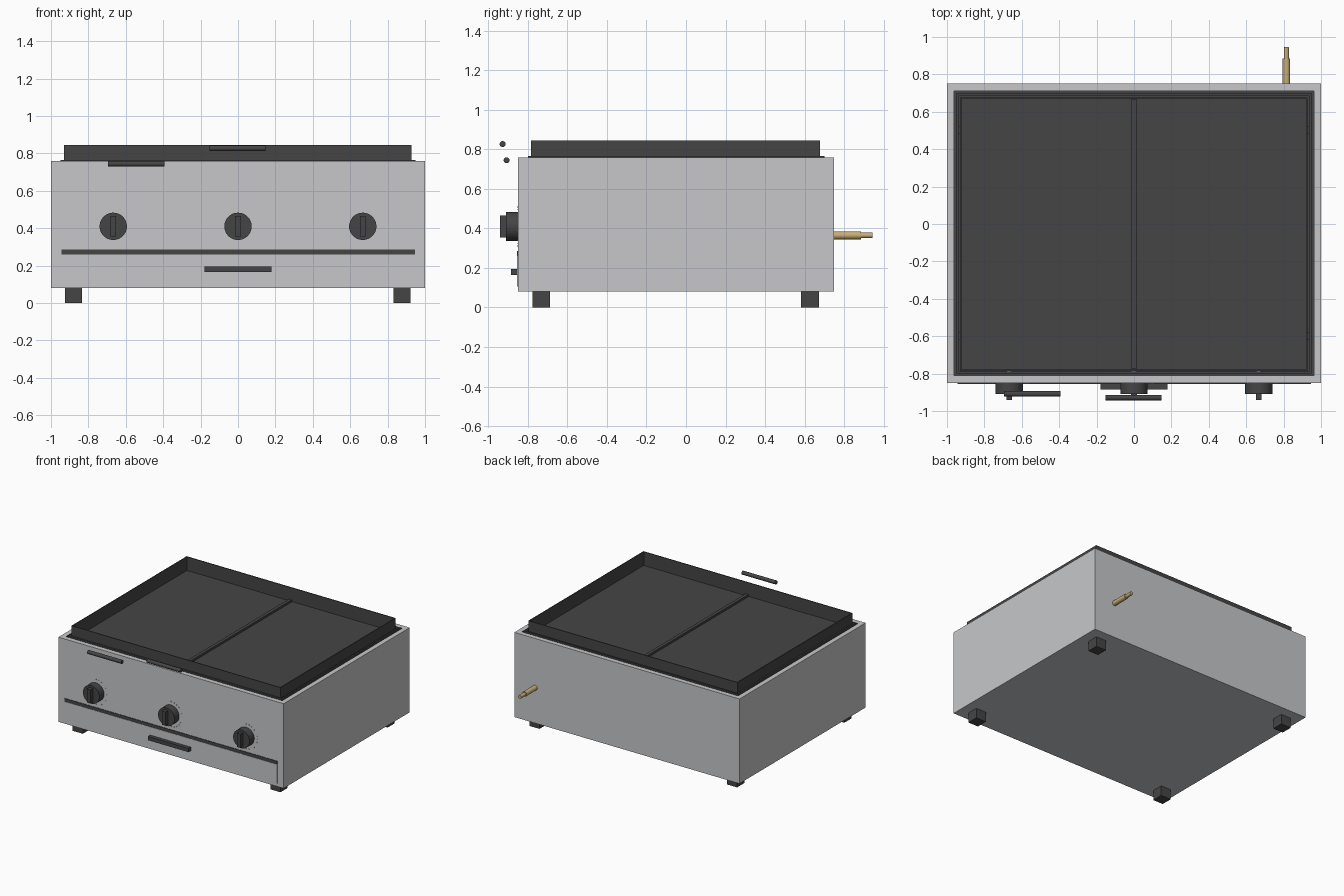
import bpy, bmesh, math
from mathutils import Matrix

cube = bpy.data.objects.get("Cube")
if cube:
    bpy.data.objects.remove(cube, do_unlink=True)


def material(name, rgb):
    m = bpy.data.materials.new(name)
    m.use_nodes = True
    m.diffuse_color = (*rgb, 1)
    m.node_tree.nodes["Principled BSDF"].inputs["Base Color"].default_value = (*rgb, 1)
    return m


STEEL = material("brushed steel", (0.57, 0.575, 0.59))
DARK = material("dark iron", (0.06, 0.06, 0.06))
BRASS = material("brass", (0.58, 0.42, 0.18))


def finish(name, bm, *mats):
    bmesh.ops.recalc_face_normals(bm, faces=bm.faces)
    me = bpy.data.meshes.new(name)
    bm.to_mesh(me)
    bm.free()
    ob = bpy.data.objects.new(name, me)
    bpy.context.collection.objects.link(ob)
    for m in mats:
        me.materials.append(m)
    return ob


def add_box(bm, x, y, z):
    """Box given by its (low, high) range on each axis."""
    mid = [(a + b) / 2 for a, b in (x, y, z)]
    size = [b - a for a, b in (x, y, z)]
    bmesh.ops.create_cube(bm, size=1, matrix=Matrix.Translation(mid) @ Matrix.Diagonal((*size, 1)))


def box(name, x, y, z, mat):
    bm = bmesh.new()
    add_box(bm, x, y, z)
    return finish(name, bm, mat)


def rod(name, start, end, radius, mat, axis="Y", sides=32):
    """Cylinder along one axis, smooth round its side."""
    mid = [(a + b) / 2 for a, b in zip(start, end)]
    length = sum(abs(b - a) for a, b in zip(start, end))
    turn = Matrix.Rotation(math.pi / 2, 4, "X" if axis == "Y" else "Y")
    bm = bmesh.new()
    bmesh.ops.create_cone(bm, cap_ends=True, segments=sides, radius1=radius, radius2=radius,
                          depth=length, matrix=Matrix.Translation(mid) @ turn)
    for f in bm.faces:
        f.smooth = len(f.verts) == 4
    for e in bm.edges:
        e.smooth = all(len(f.verts) == 4 for f in e.link_faces)
    return finish(name, bm, mat)


def open_box(name, x, y, z, wall, floor, *mats):
    """Box with an open top; inner faces take the last material."""
    bm = bmesh.new()
    add_box(bm, x, y, z)
    bm.faces.ensure_lookup_table()
    top = max(bm.faces, key=lambda f: f.calc_center_median().z)
    bmesh.ops.inset_region(bm, faces=[top], thickness=wall)
    old = set(bm.faces) - {top}
    new = bmesh.ops.extrude_face_region(bm, geom=[top])
    verts = [g for g in new["geom"] if isinstance(g, bmesh.types.BMVert)]
    bmesh.ops.translate(bm, verts=verts, vec=(0, 0, floor - z[1]))
    if top.is_valid:
        bmesh.ops.delete(bm, geom=[top], context="FACES_ONLY")
    for f in bm.faces:
        f.material_index = 0 if f in old else len(mats) - 1
    return finish(name, bm, *mats)


# Housing with a dark hollow
FRONT, BACK, BASE, TOP = -0.85, 0.75, 0.08, 0.76
open_box("housing", (-1, 1), (FRONT, BACK), (BASE, TOP), 0.055, 0.2, STEEL, DARK)

# Thin dark rim lining the opening
bm = bmesh.new()
for s in (-1, 1):
    add_box(bm, sorted((s * 0.948, s * 0.936)), (-0.8, 0.7), (0.6, 0.766))
    add_box(bm, (-0.948, 0.948), sorted((-0.05 + s * 0.75, -0.05 + s * 0.738)), (0.6, 0.766))
finish("opening_rim", bm, DARK)

# Griddle tray, centre divider and its support bars
open_box("griddle_tray", (-0.93, 0.927), (-0.785, 0.677), (0.715, 0.845), 0.01, 0.735, DARK)
box("tray_divider", (-0.013, 0.013), (-0.775, 0.667), (0.735, 0.752), DARK)
for side, y in (("front", -0.6), ("back", 0.5)):
    box(side + "_support_bar", (-0.94, 0.94), (y - 0.02, y + 0.02), (0.68, 0.715), DARK)

# Control knobs, dial marks, valve stems and burners
KNOB_Z = 0.41
for side, x in (("right", -0.667), ("middle", 0), ("left", 0.667)):
    rod(side + "_knob", (x, -0.91, KNOB_Z), (x, FRONT, KNOB_Z), 0.073, DARK, sides=48)
    box(side + "_knob_grip", (x - 0.016, x + 0.016), (-0.942, -0.905),
        (KNOB_Z - 0.055, KNOB_Z + 0.055), DARK)
    bm = bmesh.new()
    for i in range(13):
        a = math.radians(-90 + 15 * i)
        cx, cz = x + 0.1 * math.cos(a), KNOB_Z + 0.1 * math.sin(a)
        add_box(bm, (cx - 0.003, cx + 0.003), (FRONT - 0.003, FRONT), (cz - 0.003, cz + 0.003))
    finish(side + "_dial_marks", bm, STEEL)
    rod(side + "_valve_stem", (x, -0.8, KNOB_Z), (x, -0.7, KNOB_Z), 0.016, BRASS)
    rod(side + "_burner", (x, -0.7, KNOB_Z), (x, 0.55, KNOB_Z), 0.03, DARK)

# Drip drawer with a dark gap above it and a pull
box("drawer_front", (-0.945, 0.945), (FRONT - 0.006, FRONT), (0.105, 0.26), STEEL)
box("drawer_gap", (-0.945, 0.945), (FRONT - 0.004, FRONT), (0.26, 0.285), DARK)
box("drawer_pull", (-0.18, 0.18), (-0.885, FRONT), (0.165, 0.195), DARK)

# Two loose round handles in front of the tray
rod("lower_handle", (-0.695, -0.908, 0.745), (-0.392, -0.908, 0.745), 0.015, DARK, axis="X")
rod("upper_handle", (-0.153, -0.928, 0.827), (0.147, -0.928, 0.827), 0.015, DARK, axis="X")

# Gas inlet at the back
rod("gas_inlet", (0.815, BACK - 0.02, 0.365), (0.815, 0.885, 0.365), 0.02, BRASS)
rod("gas_inlet_tip", (0.815, 0.885, 0.365), (0.815, 0.945, 0.365), 0.014, BRASS)

# Feet
for side, x in (("right", -0.88), ("left", 0.876)):
    for end, y in (("front", -0.732), ("back", 0.627)):
        box(f"{end}_{side}_foot", (x - 0.045, x + 0.045), (y - 0.045, y + 0.045), (0, BASE), DARK)
